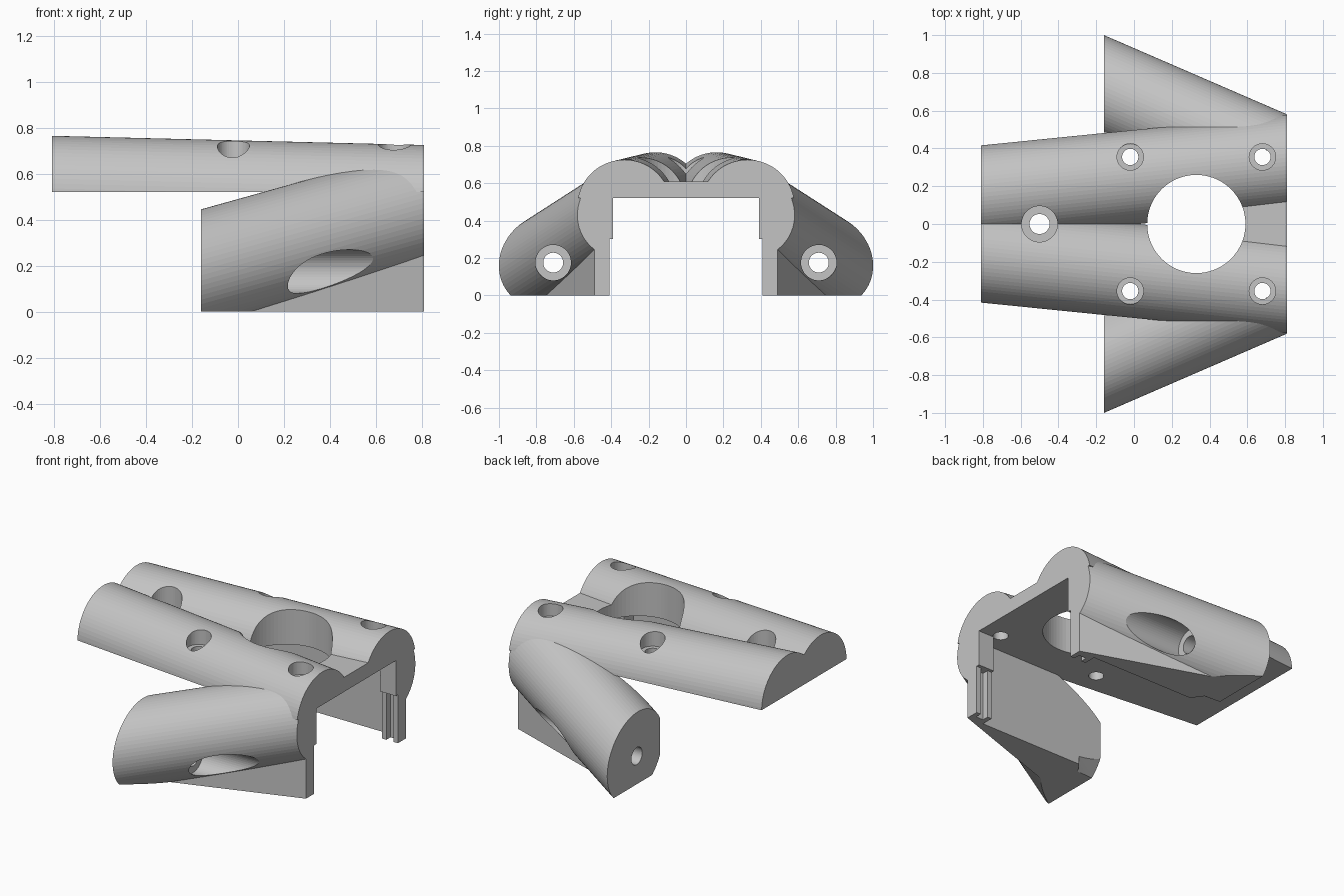
import bpy, bmesh, math
from mathutils import Vector

cube = bpy.data.objects.get("Cube")
if cube:
    bpy.data.objects.remove(cube)

grey = bpy.data.materials.new("plain_grey")
grey.use_nodes = True
grey.diffuse_color = (0.55, 0.55, 0.55, 1)
grey.node_tree.nodes["Principled BSDF"].inputs["Base Color"].default_value = (0.55, 0.55, 0.55, 1)

FRONT, REAR = 0.81, -0.81
LEG_REAR = -0.16


def loft(name, ring_a, ring_b):
    """Closed solid between two rings of equal length."""
    bm = bmesh.new()
    a = [bm.verts.new(p) for p in ring_a]
    b = [bm.verts.new(p) for p in ring_b]
    bm.faces.new(a)
    bm.faces.new(b[::-1])
    for i in range(len(a)):
        j = (i + 1) % len(a)
        bm.faces.new((a[i], b[i], b[j], a[j]))
    bmesh.ops.recalc_face_normals(bm, faces=bm.faces)
    mesh = bpy.data.meshes.new(name)
    bm.to_mesh(mesh)
    bm.free()
    mesh.materials.append(grey)
    obj = bpy.data.objects.new(name, mesh)
    bpy.context.collection.objects.link(obj)
    return obj


def tube(name, start, end, radius, sides=72):
    """Round bar whose ends are trimmed square to x."""
    p, q = Vector(start), Vector(end)
    axis = (q - p).normalized()
    u = axis.cross(Vector((0, 0, 1))).normalized()
    v = axis.cross(u)
    offsets = []
    for i in range(sides):
        t = math.tau * i / sides
        d = (u * math.cos(t) + v * math.sin(t)) * radius
        offsets.append(d - axis * (d.x / axis.x))
    return loft(name, [p + d for d in offsets], [q + d for d in offsets])


def drill(x, y, z0, z1, radius, sides=48):
    """Upright cylinder."""
    ring = [(x + radius * math.cos(math.tau * i / sides),
             y + radius * math.sin(math.tau * i / sides)) for i in range(sides)]
    return loft("drill", [(*p, z0) for p in ring], [(*p, z1) for p in ring])


def box(x0, x1, y0, y1, z0, z1):
    ring = [(x0, y0), (x1, y0), (x1, y1), (x0, y1)]
    return loft("block", [(*p, z0) for p in ring], [(*p, z1) for p in ring])


def combine(target, others, operation):
    """Apply a boolean with each helper, then drop the helper."""
    for other in others:
        mod = target.modifiers.new("bool", "BOOLEAN")
        mod.operation = operation
        mod.solver = "EXACT"
        mod.object = other
        bpy.context.view_layer.objects.active = target
        bpy.ops.object.modifier_apply(modifier=mod.name)
        bpy.data.objects.remove(other)


def screw_holes():
    cuts = []
    for x in (-0.02, 0.68):
        for y in (-0.355, 0.355):
            cuts += [drill(x, y, 0.65, 1, 0.07), drill(x, y, 0.4, 0.8, 0.043)]
    return cuts


# Top body: two diverging half-round beams joined by a flat bridge
body = tube("top_body", (REAR, 0.165, 0.515), (FRONT, 0.33, 0.475), 0.25)
second = tube("beam", (REAR, -0.165, 0.515), (FRONT, -0.33, 0.475), 0.25)
combine(body, [second, box(0.2, FRONT, -0.25, 0.25, 0.5, 0.61)], "UNION")
combine(body, [box(-1, 1, -1, 1, -0.2, 0.52),
               drill(0.33, 0, 0.3, 1, 0.26, 72),
               drill(-0.5, 0, 0.61, 1, 0.095),
               drill(-0.5, 0, 0.3, 1, 0.053)] + screw_holes(), "DIFFERENCE")


# Legs: splayed round bars with an upright web beneath
def make_leg(name, s):
    p, q = (LEG_REAR, s * 0.728, 0.186), (FRONT, s * 0.308, 0.456)
    leg = tube(name, p, q, 0.25)

    def axis_z(x):
        return p[2] + (q[2] - p[2]) * (x - p[0]) / (q[0] - p[0])

    plan = [(FRONT, 0.40), (FRONT, 0.49), (0.05, 0.75), (-0.13, 0.66),
            (0.0, 0.48), (0.69, 0.48), (0.69, 0.40)]
    web = loft("web", [(x, s * y, 0) for x, y in plan],
               [(x, s * y, axis_z(x)) for x, y in plan])
    combine(leg, [web], "UNION")

    def inner(x0, x1, y0, y1, z0, z1):
        return box(x0, x1, *sorted((s * y0, s * y1)), z0, z1)

    cuts = [
        inner(-1, 1, -0.5, 0.30, -1, 1),          # beam joint
        inner(-1, 1, -0.5, 0.39, -1, 0.52),       # central channel
        inner(-1, 1, -0.5, 0.41, -1, 0.30),       # lower channel
        inner(-1, 0.70, -0.5, 0.485, -1, 0.52),   # inner flat
        inner(0.73, 0.78, -0.5, 0.45, -1, 0.30),  # groove between posts
        box(-1, 1, -2, 2, -1, 0),                 # flat foot
        tube("bore", (-0.5, s * 0.71, 0.175), (1, s * 0.71, 0.175), 0.053, 48),
        tube("counterbore", (0.19, s * 0.71, 0.175), (1, s * 0.71, 0.175), 0.095, 48),
    ]
    combine(leg, cuts + screw_holes(), "DIFFERENCE")


make_leg("front_leg", -1)
make_leg("back_leg", 1)
